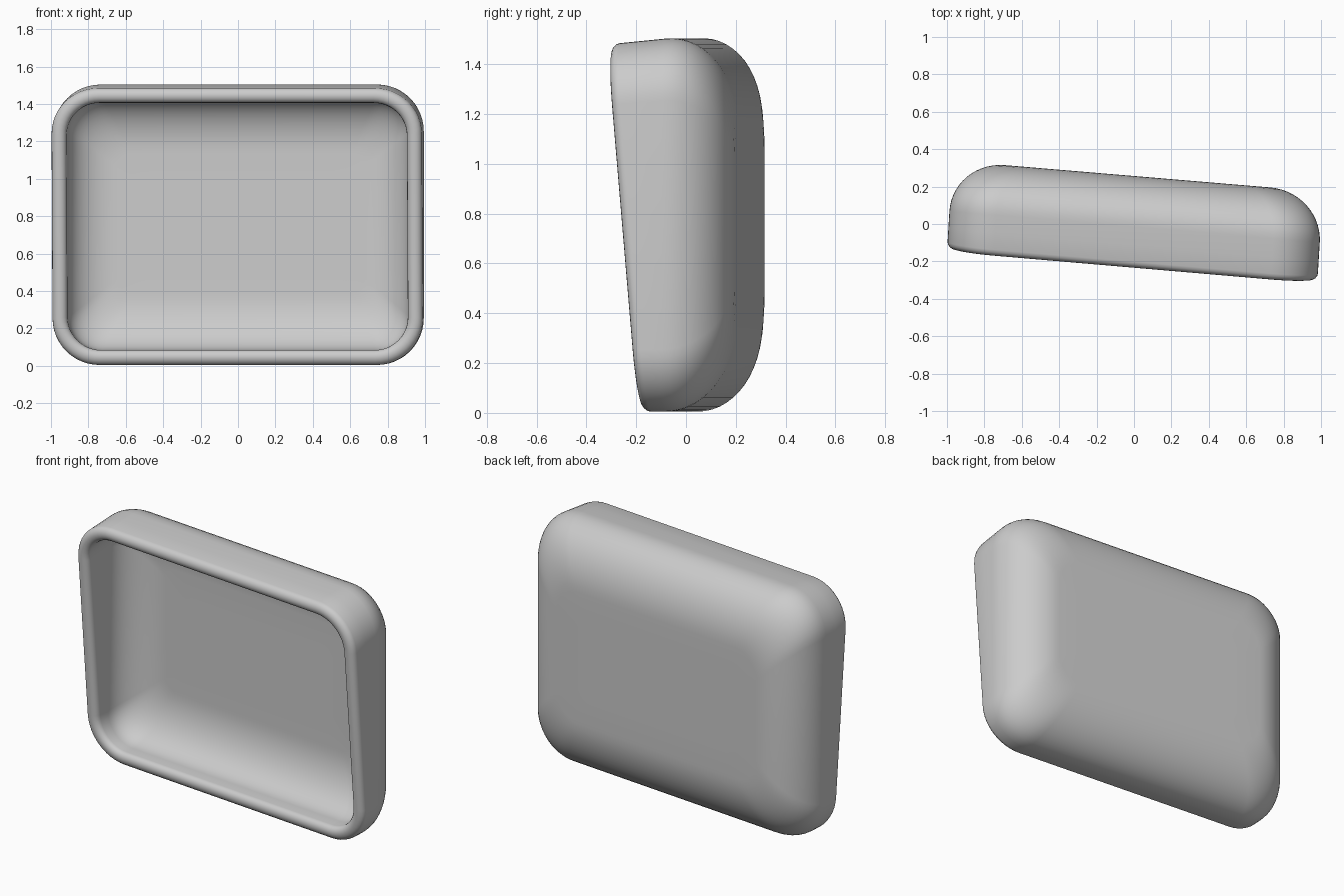
import bpy, bmesh
from math import sin, cos, pi

cube = bpy.data.objects.get("Cube")
if cube:
    bpy.data.objects.remove(cube, do_unlink=True)

HALF_W, HALF_H, MID_Z = 0.99, 0.75, 0.755
CORNER = 0.25
CORNER_STEPS = 12
WALL = 0.075


def front_y(x, z):
    return -0.2275 - 0.086 * x - 0.083 * (z - 1.4)


def back_y(x):
    return 0.255 - 0.084 * x


def outline(dx, dz, radius):
    """Rounded rectangle, inset by dx and dz."""
    w, h = HALF_W - dx, HALF_H - dz
    points = []
    for q, (sx, sz) in enumerate([(1, 1), (-1, 1), (-1, -1), (1, -1)]):
        for i in range(CORNER_STEPS + 1):
            a = (q + i / CORNER_STEPS) * pi / 2
            points.append((sx * (w - radius) + radius * cos(a),
                           MID_Z + sz * (h - radius) + radius * sin(a)))
    return points


def add_ring(bm, dx, dz, radius, from_front=None, from_back=None, blend=None):
    ring = []
    for x, z in outline(dx, dz, radius):
        f, b = front_y(x, z), back_y(x)
        if from_front is not None:
            y = f + from_front
        elif from_back is not None:
            y = b - from_back
        else:
            y = f + (b - f) * blend
        # lean the side walls with the turned front, and flare the top
        depth = y + 0.085 * x
        ring.append(bm.verts.new((x + 0.004 + 0.06 * depth, y,
                                  z + 0.1 * depth * z / 1.5)))
    return ring


bm = bmesh.new()
rings = []


def fillet(wall, rx, rz, ry):
    """Insets and depths from the side wall round to the back panel."""
    steps = 14
    for i in range(steps + 1):
        a = i / steps * pi / 2
        k = 1 - cos(a)
        yield (wall + rx * k, wall + rz * k,
               max(CORNER - wall * 0.9 - 0.1 * k, 0.07), wall + ry * (1 - sin(a)))


# Outer shell, from the back panel forward
outer = list(fillet(0, 0.28, 0.36, 0.27))
inner = list(fillet(WALL + 0.005, 0.25, 0.3, 0.2))
rings.append(add_ring(bm, 0.45, 0.5, 0.07, from_back=0))
for dx, dz, r, e in reversed(outer):
    rings.append(add_ring(bm, dx, dz, r, from_back=e))
rings.append(add_ring(bm, 0, 0, CORNER, blend=0.25))

# Rounded lip
lip = 0.04
for i in range(9):
    a = i / 8 * pi
    d = lip * (1 - cos(a))
    rings.append(add_ring(bm, d, d, CORNER - d * 0.9,
                          from_front=0.035 * (1 - sin(a))))

# Inner shell, from the lip to the recessed panel
for dx, dz, r, e in inner:
    rings.append(add_ring(bm, dx, dz, r, from_back=e))
rings.append(add_ring(bm, 0.48, 0.52, 0.07, from_back=WALL + 0.005))

for a, b in zip(rings, rings[1:]):
    n = len(a)
    for i in range(n):
        j = (i + 1) % n
        bm.faces.new((a[i], a[j], b[j], b[i]))
bm.faces.new(rings[0])
bm.faces.new(rings[-1])
bmesh.ops.recalc_face_normals(bm, faces=bm.faces)

mesh = bpy.data.meshes.new("tray_shell")
bm.to_mesh(mesh)
bm.free()
shell = bpy.data.objects.new("tray_shell", mesh)
bpy.context.collection.objects.link(shell)

# Plain grey finish
grey = bpy.data.materials.new("light_grey")
grey.use_nodes = True
colour = (0.6, 0.6, 0.6, 1)
grey.diffuse_color = colour
grey.node_tree.nodes["Principled BSDF"].inputs["Base Color"].default_value = colour
mesh.materials.append(grey)

bpy.context.view_layer.objects.active = shell
shell.select_set(True)
bpy.ops.object.shade_smooth_by_angle()
